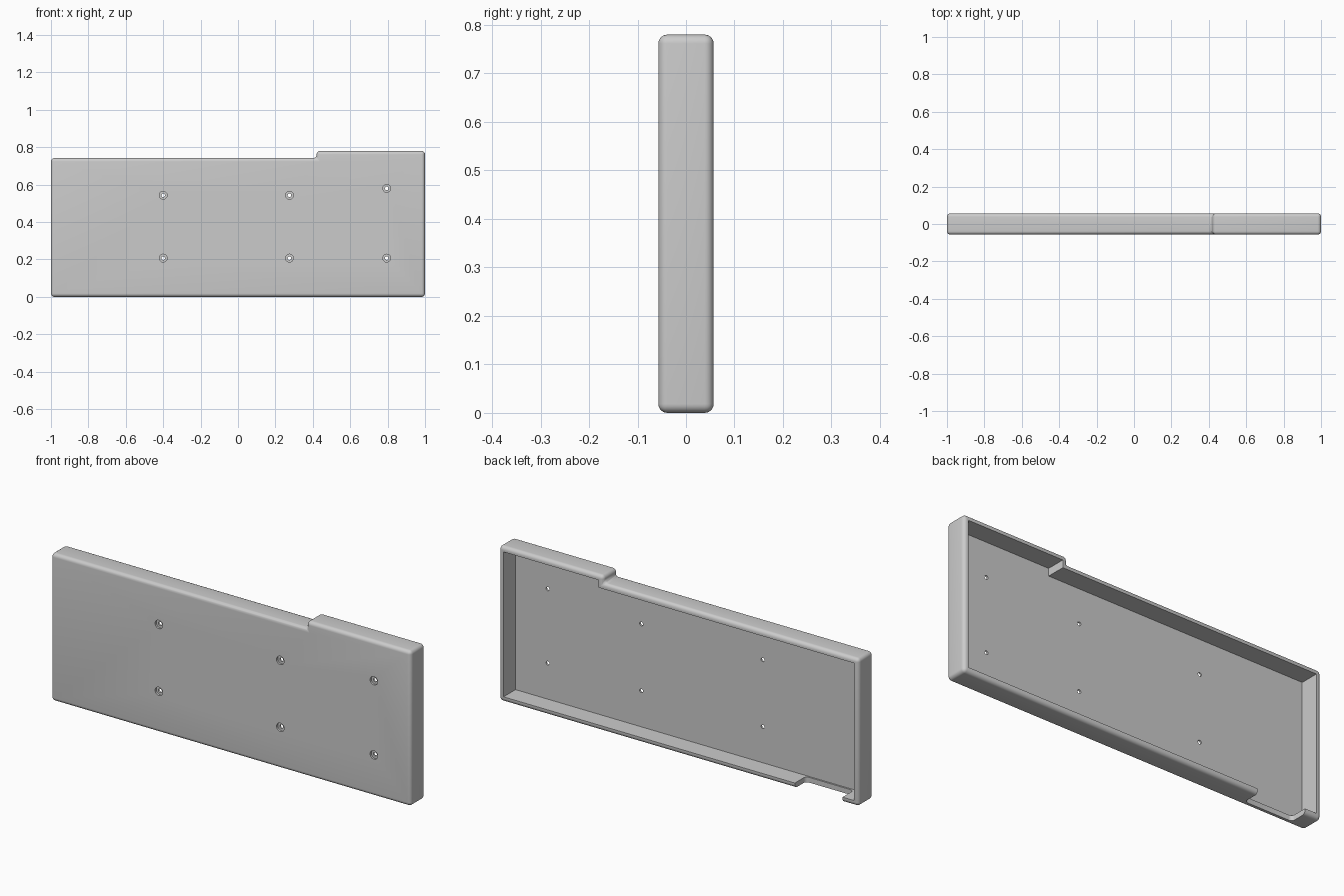
import bpy, bmesh, math
from mathutils import Matrix, Vector

if "Cube" in bpy.data.objects:
    bpy.data.objects.remove(bpy.data.objects["Cube"])

FRONT, BACK, FLOOR = -0.057, 0.057, -0.038
WALL, ROUND = 0.026, 0.0185

grey = bpy.data.materials.new("plain grey")
grey.use_nodes = True
grey.diffuse_color = (0.6, 0.6, 0.6, 1)
grey.node_tree.nodes["Principled BSDF"].inputs["Base Color"].default_value = (0.6, 0.6, 0.6, 1)


def finish(name, bm):
    bmesh.ops.recalc_face_normals(bm, faces=bm.faces)
    mesh = bpy.data.meshes.new(name)
    bm.to_mesh(mesh)
    bm.free()
    mesh.materials.append(grey)
    ob = bpy.data.objects.new(name, mesh)
    bpy.context.collection.objects.link(ob)
    return ob


def stepped_slab(name, inset, y0, y1):
    """Outline with a raised right-hand section, extruded along y."""
    i = inset
    outline = [(-1 + i, i), (1 - i, i), (1 - i, 0.78 - i), (0.42 + i, 0.78 - i),
               (0.42 + i, 0.742 - i), (-1 + i, 0.742 - i)]
    bm = bmesh.new()
    face = bm.faces.new([bm.verts.new((x, y0, z)) for x, z in outline])
    out = bmesh.ops.extrude_face_region(bm, geom=[face])
    verts = [g for g in out["geom"] if isinstance(g, bmesh.types.BMVert)]
    bmesh.ops.translate(bm, verts=verts, vec=(0, y1 - y0, 0))
    return finish(name, bm)


def box(name, low, high):
    low, high = Vector(low), Vector(high)
    bm = bmesh.new()
    size = Matrix.Diagonal((high - low).to_4d())
    bmesh.ops.create_cube(bm, size=1, matrix=Matrix.Translation((low + high) / 2) @ size)
    return finish(name, bm)


def drill(name, spots, radius, y0, y1):
    """One cutter holding a cylinder along y at every screw position."""
    bm = bmesh.new()
    for x, z in spots:
        place = Matrix.Translation((x, (y0 + y1) / 2, z)) @ Matrix.Rotation(math.pi / 2, 4, "X")
        bmesh.ops.create_cone(bm, cap_ends=True, segments=32, radius1=radius,
                              radius2=radius, depth=y1 - y0, matrix=place)
    return finish(name, bm)


def apply(ob, mod):
    bpy.ops.object.select_all(action="DESELECT")
    bpy.context.view_layer.objects.active = ob
    ob.select_set(True)
    bpy.ops.object.modifier_apply(modifier=mod.name)


def bevel(ob, width):
    mod = ob.modifiers.new("round", "BEVEL")
    mod.width, mod.segments = width, 6
    apply(ob, mod)


def cut(ob, cutter):
    mod = ob.modifiers.new("cut", "BOOLEAN")
    mod.operation, mod.solver, mod.object = "DIFFERENCE", "EXACT", cutter
    apply(ob, mod)
    bpy.data.objects.remove(cutter)


# Rounded outer shell, hollowed from the back
tray = stepped_slab("tray_case", 0, FRONT, BACK)
bevel(tray, ROUND)
cut(tray, stepped_slab("cavity_cutter", WALL, FLOOR, 0.2))

# Cable opening in the bottom wall
notch = box("notch_cutter", (-0.91, -0.03, -0.1), (-0.645, 0.2, 0.1))
bevel(notch, 0.018)
cut(tray, notch)

# Counterbored screw holes
screws = [(x, z) for x, top in ((-0.4, 0.543), (0.275, 0.543), (0.795, 0.58))
          for z in (0.207, top)]
cut(tray, drill("counterbore_cutter", screws, 0.021, -0.1, FRONT + 0.01))
cut(tray, drill("hole_cutter", screws, 0.0095, -0.1, 0.0))

bpy.ops.object.shade_smooth_by_angle(angle=math.radians(30))
